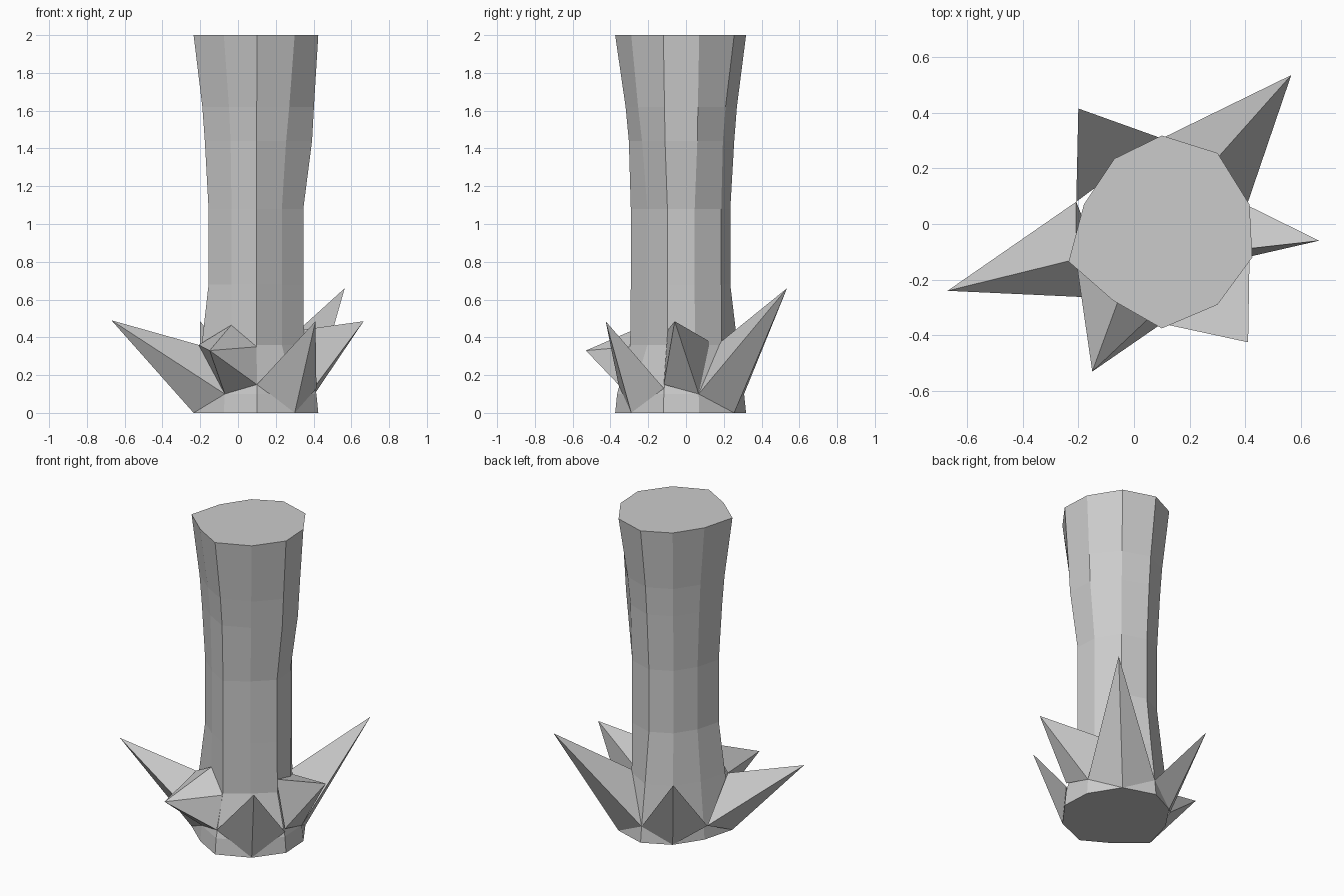
import bpy, bmesh

if "Cube" in bpy.data.objects:
    bpy.data.objects.remove(bpy.data.objects["Cube"])

# Ten-sided outline, counted clockwise from the back
CX, CY = 0.095, -0.03
OUTLINE = [(0.10, 0.318), (0.30, 0.255), (0.415, 0.07), (0.425, -0.12), (0.30, -0.29),
           (0.10, -0.375), (-0.075, -0.275), (-0.235, -0.135), (-0.18, 0.07), (-0.07, 0.235)]
# Trunk rings: height, general scale, right sides, front-right groove, back-left sides
RINGS = [(0, 1, 1, 1, 1), (0.1, 0.97, 0.97, 0.97, 0.97), (0.36, 0.77, 0.77, 0.67, 0.87),
         (0.68, 0.76, 0.76, 0.67, 0.76), (1.08, 0.76, 0.76, 0.67, 0.76),
         (1.44, 0.79, 0.90, 0.78, 0.82), (1.62, 0.84, 0.93, 0.86, 0.86), (2, 1, 1, 1, 1)]
# Which of the four scales each of the ten corners uses
GROUP = [4, 1, 2, 2, 3, 1, 1, 4, 4, 4]


def at(k, z, s):
    x, y = OUTLINE[k]
    return (CX + (x - CX) * s, CY + (y - CY) * s, z)


def finish(bm, name):
    bmesh.ops.recalc_face_normals(bm, faces=bm.faces)
    mesh = bpy.data.meshes.new(name)
    bm.to_mesh(mesh)
    bm.free()
    bpy.context.collection.objects.link(bpy.data.objects.new(name, mesh))


# Trunk: stacked rings with flat caps
bm = bmesh.new()
rings = [[bm.verts.new(at(k, r[0], r[GROUP[k]])) for k in range(10)] for r in RINGS]
for lo, hi in zip(rings, rings[1:]):
    for k in range(10):
        j = (k + 1) % 10
        bm.faces.new((lo[k], lo[j], hi[j], hi[k]))
bm.faces.new(rings[0])
bm.faces.new(rings[-1])
finish(bm, "trunk")


# Spikes: hull from a tip to points (corner, height, scale) on the trunk
def spike(name, tip, base):
    bm = bmesh.new()
    for co in [tip] + [at(*b) for b in base]:
        bm.verts.new(co)
    bmesh.ops.convex_hull(bm, input=bm.verts)
    loose = [v for v in bm.verts if not v.link_faces]
    bmesh.ops.delete(bm, geom=loose, context='VERTS')
    finish(bm, name)


spike("spike_back_right", (0.565, 0.535, 0.66),
      [(0, 0.1, 0.97), (2, 0.1, 0.97), (1, 0, 1), (1, 0.36, 0.68)])
spike("spike_right", (0.665, -0.06, 0.485),
      [(2, 0.1, 0.97), (3, 0.15, 0.97), (1, 0.36, 0.65), (3, 0.44, 0.74)])
spike("spike_front_right", (0.41, -0.425, 0.485),
      [(3, 0.13, 0.97), (5, 0.15, 0.95), (4, 0, 1)])
spike("spike_front_left", (-0.15, -0.53, 0.33),
      [(5, 0.15, 0.95), (6, 0.1, 0.97), (7, 0.36, 0.92), (5, 0.35, 0.77), (6, 0.465, 0.77)])
spike("spike_left", (-0.67, -0.24, 0.49),
      [(6, 0.1, 0.97), (8, 0.1, 1.1), (7, 0, 1), (7, 0.36, 0.92)])
spike("spike_back_left", (-0.20, 0.415, 0.485),
      [(8, 0.1, 1.1), (0, 0.1, 0.97), (9, 0, 1)])
